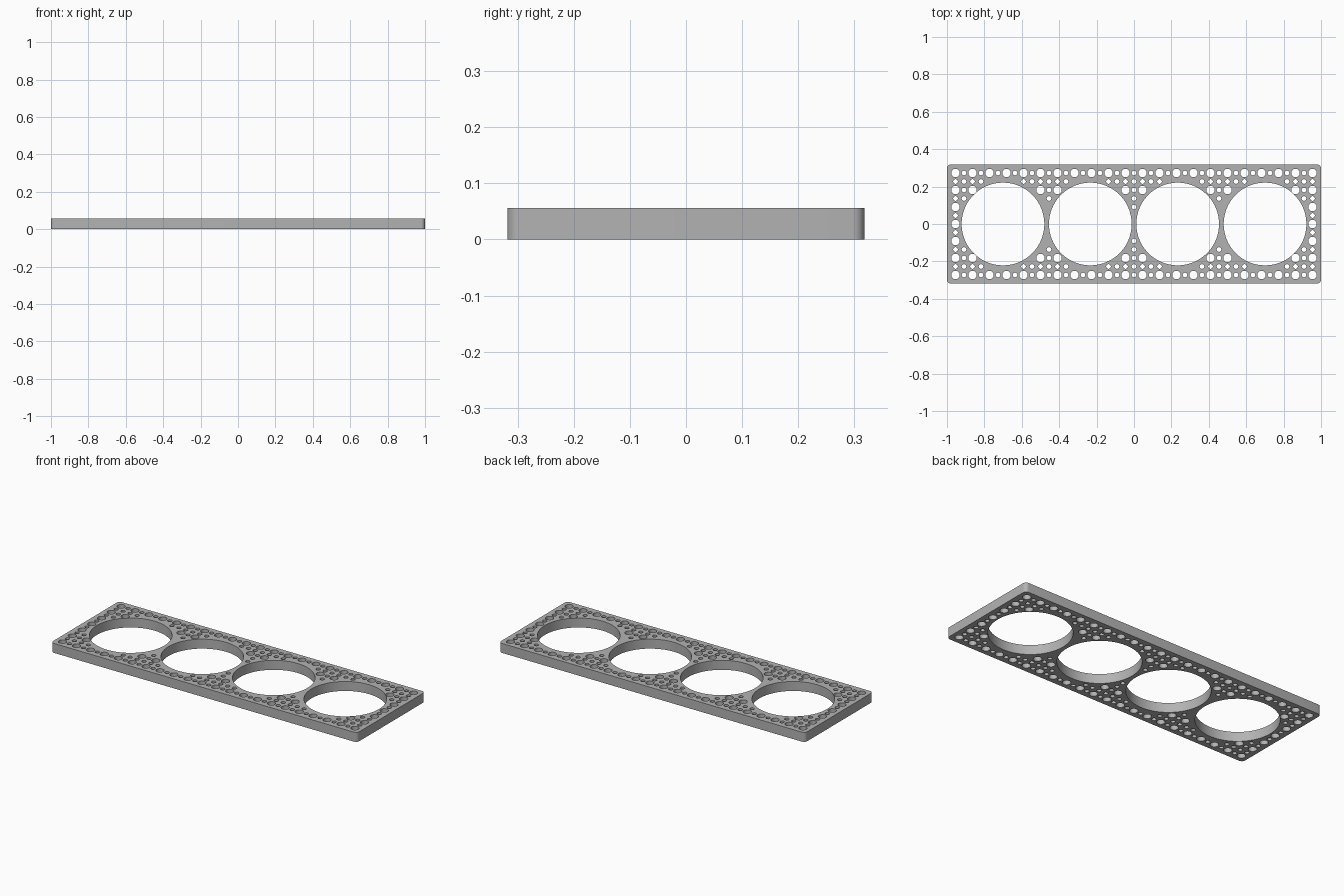
import bpy, bmesh
from math import cos, sin, pi, hypot

if "Cube" in bpy.data.objects:
    bpy.data.objects.remove(bpy.data.objects["Cube"], do_unlink=True)

PITCH = 1 / 11
HALF_X, HALF_Y, HEIGHT = 1.0, 3.5 * PITCH, 0.056
CORNER = 0.022
BIG_R, BIG_SPACING = 0.221, 0.467
LARGE_R, SMALL_R = 0.0225, 0.0125
CLEARANCE = 0.2437

grey = bpy.data.materials.new("light grey")
grey.use_nodes = True
colour = (0.45, 0.45, 0.45, 1)
grey.diffuse_color = colour
grey.node_tree.nodes["Principled BSDF"].inputs["Base Color"].default_value = colour

outline = bpy.data.curves.new("plate_outline", "CURVE")
outline.dimensions = "2D"
outline.fill_mode = "BOTH"
outline.extrude = HEIGHT / 2


def loop(points):
    spline = outline.splines.new("POLY")
    spline.points.add(len(points) - 1)
    for p, (x, y) in zip(spline.points, points):
        p.co = (x, y, 0, 1)
    spline.use_cyclic_u = True


def arc(cx, cy, r, start, sweep, steps):
    return [(cx + r * cos(start + sweep * i / steps),
             cy + r * sin(start + sweep * i / steps)) for i in range(steps)]


def hole(cx, cy, r, sides):
    loop(arc(cx, cy, r, 0, 2 * pi, sides))


# Rounded rectangular plate
rim = []
for k, (sx, sy) in enumerate([(1, 1), (-1, 1), (-1, -1), (1, -1)]):
    cx, cy = sx * (HALF_X - CORNER), sy * (HALF_Y - CORNER)
    rim += arc(cx, cy, CORNER, k * pi / 2, pi / 2 * 9 / 8, 9)
loop(rim)

# Four large openings
centres = [(i - 1.5) * BIG_SPACING for i in range(4)]
for cx in centres:
    hole(cx, 0, BIG_R, 96)

# Half-pitch grid of peg holes with small holes between, clear of the openings
for i in range(-21, 22):
    for j in range(-6, 7):
        x, y = i * PITCH / 2, j * PITCH / 2
        if min(hypot(x - cx, y) for cx in centres) < CLEARANCE:
            continue
        if i % 2 == 1 and j % 2 == 0:
            hole(x, y, LARGE_R, 32)
        else:
            hole(x, y, SMALL_R, 24)

# Turn the filled profile into one clean mesh
source = bpy.data.objects.new("plate_profile", outline)
bpy.context.collection.objects.link(source)
bpy.context.view_layer.update()
mesh = bpy.data.meshes.new_from_object(
    source.evaluated_get(bpy.context.evaluated_depsgraph_get()))
bpy.data.objects.remove(source, do_unlink=True)

bm = bmesh.new()
bm.from_mesh(mesh)
bmesh.ops.remove_doubles(bm, verts=bm.verts, dist=0.0001)
bmesh.ops.translate(bm, verts=bm.verts, vec=(0, 0, HEIGHT / 2))
bmesh.ops.recalc_face_normals(bm, faces=bm.faces)
bm.to_mesh(mesh)
bm.free()
mesh.materials.clear()
mesh.materials.append(grey)

plate = bpy.data.objects.new("perforated_plate", mesh)
bpy.context.collection.objects.link(plate)
bpy.context.view_layer.objects.active = plate
plate.select_set(True)
bpy.ops.object.shade_smooth_by_angle(angle=pi / 6)
